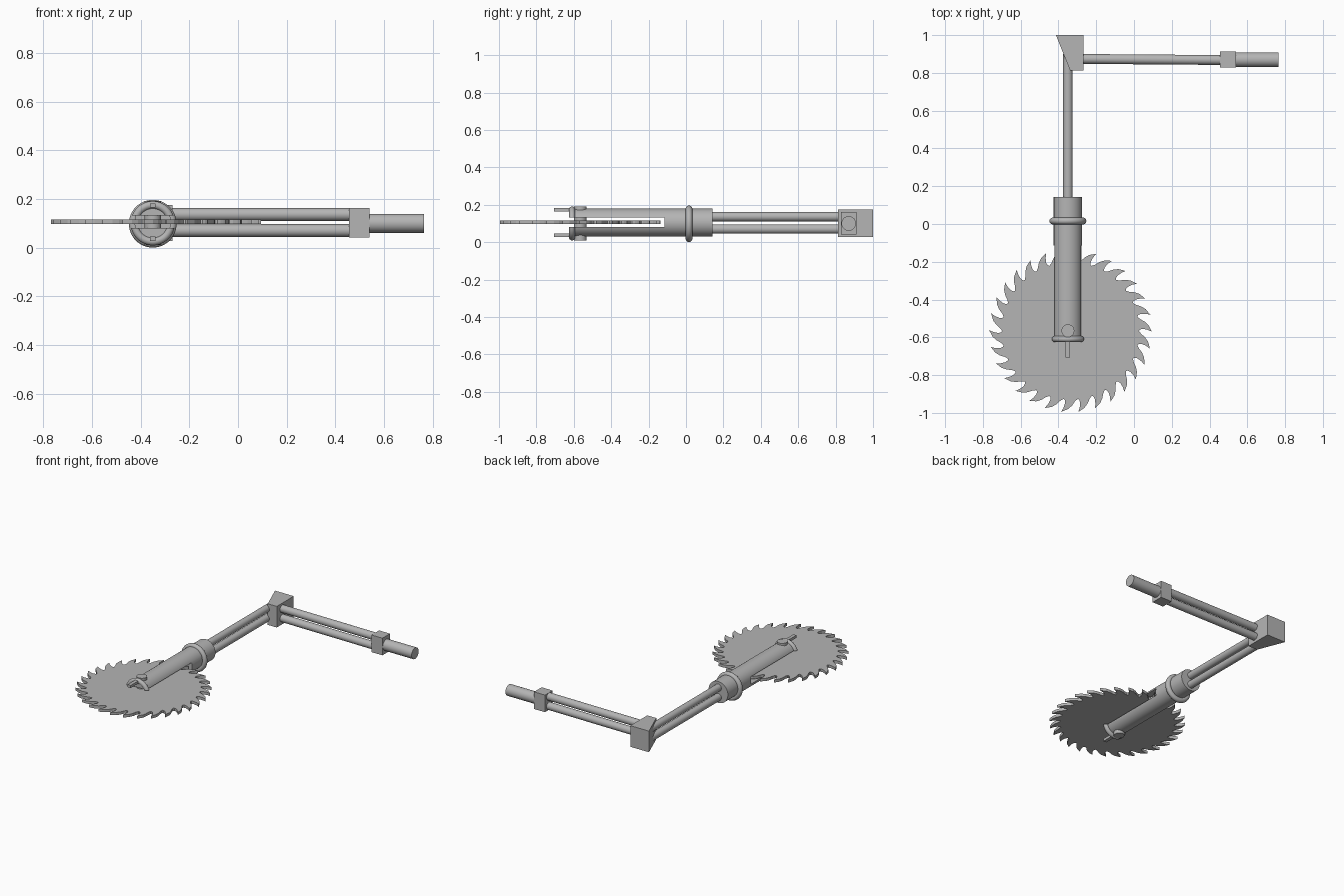
import bpy, bmesh, math
from mathutils import Vector

if "Cube" in bpy.data.objects:
    bpy.data.objects.remove(bpy.data.objects["Cube"])

steel = bpy.data.materials.new("grey_steel")
steel.diffuse_color = (0.46, 0.46, 0.46, 1)
steel.use_nodes = True
steel.node_tree.nodes["Principled BSDF"].inputs["Base Color"].default_value = steel.diffuse_color

CX = -0.35   # arm axis in x
CZ = 0.104   # arm axis height
HY = 0.87    # handle axis in y


def finish(ob, name, smooth=True):
    ob.name = name
    ob.data.materials.clear()
    ob.data.materials.append(steel)
    if smooth:
        bpy.ops.object.select_all(action='DESELECT')
        ob.select_set(True)
        bpy.context.view_layer.objects.active = ob
        bpy.ops.object.shade_smooth_by_angle(angle=math.radians(35))
    return ob


def rod(name, a, b, r, sides=32):
    a, b = Vector(a), Vector(b)
    d = b - a
    bpy.ops.mesh.primitive_cylinder_add(
        vertices=sides, radius=r, depth=d.length, location=(a + b) / 2,
        rotation=d.to_track_quat('Z', 'Y').to_euler())
    return finish(bpy.context.object, name)


def box(name, lo, hi):
    lo, hi = Vector(lo), Vector(hi)
    bpy.ops.mesh.primitive_cube_add(size=1, location=(lo + hi) / 2)
    ob = bpy.context.object
    ob.scale = hi - lo
    return finish(ob, name, False)


def ring(name, y, z, major, minor):
    bpy.ops.mesh.primitive_torus_add(
        major_radius=major, minor_radius=minor, major_segments=48,
        minor_segments=14, location=(CX, y, z), rotation=(math.pi / 2, 0, 0))
    return finish(bpy.context.object, name)


def prism(name, pts, z0, z1):
    bm = bmesh.new()
    face = bm.faces.new([bm.verts.new((x, y, z0)) for x, y in pts])
    ext = bmesh.ops.extrude_face_region(bm, geom=[face])
    top = [v for v in ext['geom'] if isinstance(v, bmesh.types.BMVert)]
    bmesh.ops.translate(bm, vec=(0, 0, z1 - z0), verts=top)
    bmesh.ops.recalc_face_normals(bm, faces=bm.faces)
    me = bpy.data.meshes.new(name)
    bm.to_mesh(me)
    bm.free()
    ob = bpy.data.objects.new(name, me)
    bpy.context.collection.objects.link(ob)
    return finish(ob, name, False)


def cut(ob, cutter):
    mod = ob.modifiers.new("slot", 'BOOLEAN')
    mod.operation = 'DIFFERENCE'
    mod.solver = 'EXACT'
    mod.object = cutter
    bpy.ops.object.select_all(action='DESELECT')
    ob.select_set(True)
    bpy.context.view_layer.objects.active = ob
    bpy.ops.object.modifier_apply(modifier=mod.name)


# Saw blade with hooked teeth leaning clockwise
TEETH = 30
tooth = [(0, .362), (.2, .374), (.4, .395), (.65, .414), (1.05, .431),
         (.93, .408), (.86, .383), (.9, .367)]
outline = []
for i in range(TEETH):
    for t, r in tooth:
        a = -(i + t) * 2 * math.pi / TEETH
        outline.append((-0.336 + r * math.cos(a), -0.566 + r * math.sin(a)))
prism("saw_blade", outline, 0.096, 0.115)

# Forked holder: cylinder and end lip split by a slot for the blade
slot = box("slot_cutter", (CX - .2, -.8, .08), (CX + .2, -.115, .131))
holder = rod("blade_holder", (CX, -.615, CZ), (CX, .143, CZ), .075, 48)
lip = ring("holder_lip", -.609, .1, .075, .016)
for part in (holder, lip):
    cut(part, slot)
    finish(part, part.name)
bpy.data.objects.remove(slot, do_unlink=True)

# Collar around the holder
ring("holder_collar", .016, .098, .080, .018)

# Axle through the fork, with a locking tab on each side
rod("blade_axle", (CX, -.565, .010), (CX, -.565, .191), .034)
for side, z in (("upper", .164), ("lower", .027)):
    box(side + "_locking_tab", (CX - .012, -.706, z), (CX + .012, -.55, z + .018))

# Twin tubes of the arm and of the crank
for side, z in (("upper", .136), ("lower", .070)):
    rod(side + "_arm_tube", (CX, .12, z), (CX, .90, z), .025)
    rod(side + "_crank_tube", (-.30, .874, z), (.48, .868, z), .026)

# Slanted corner block joining arm and crank
prism("corner_block", [(-.413, 1), (-.338, .812), (-.268, .812), (-.268, 1)],
      .027, .175)

# Grip block and handle
box("grip_block", (.455, HY - .042, .042), (.54, HY + .042, .162))
rod("handle", (.52, HY, .1), (.764, HY, .1), .039)
